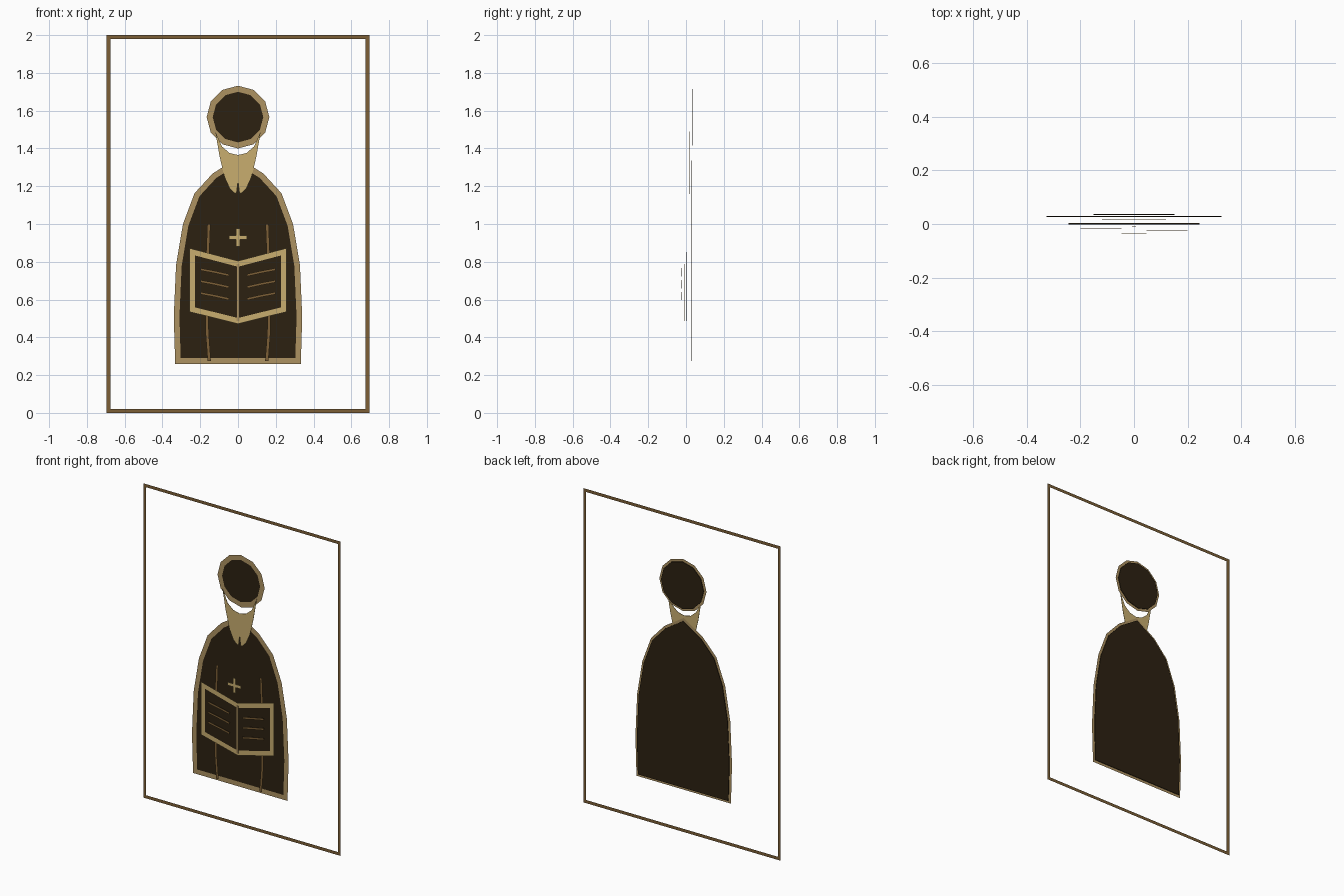
import bpy, bmesh, math
from mathutils import Vector

cube = bpy.data.objects.get("Cube")
if cube:
    bpy.data.objects.remove(cube, do_unlink=True)


def material(name, rgb):
    lin = [((c / 255 + 0.055) / 1.055) ** 2.4 for c in rgb] + [1.0]
    m = bpy.data.materials.new(name)
    m.use_nodes = True
    m.diffuse_color = lin
    m.node_tree.nodes["Principled BSDF"].inputs["Base Color"].default_value = lin
    return m


DARK = material("dark brown", (44, 33, 17))
TAN = material("tan", (174, 146, 97))
GOLD = material("pale gold", (200, 174, 111))
BROWN = material("mid brown", (124, 95, 54))


def finish(name, bm, mat, thick):
    # Face everything to the front, then give it depth towards the back
    bm.normal_update()
    for f in bm.faces:
        if f.normal.y > 0:
            f.normal_flip()
    if thick:
        front = bm.faces[:]
        kept = bmesh.ops.duplicate(bm, geom=front)
        back = [g for g in kept["geom"] if isinstance(g, bmesh.types.BMFace)]
        ext = bmesh.ops.extrude_face_region(bm, geom=back)
        verts = [g for g in ext["geom"] if isinstance(g, bmesh.types.BMVert)]
        bmesh.ops.translate(bm, verts=verts, vec=(0, thick, 0))
        bmesh.ops.delete(bm, geom=[f for f in back if f.is_valid], context='FACES_ONLY')
        bmesh.ops.remove_doubles(bm, verts=bm.verts, dist=1e-5)
        bmesh.ops.recalc_face_normals(bm, faces=bm.faces)
    me = bpy.data.meshes.new(name)
    bm.to_mesh(me)
    bm.free()
    me.materials.append(mat)
    ob = bpy.data.objects.new(name, me)
    bpy.context.collection.objects.link(ob)
    return ob


def fill(name, pts, y, mat, thick=0.004):
    bm = bmesh.new()
    bm.faces.new([bm.verts.new((x, y, z)) for x, z in pts])
    return finish(name, bm, mat, thick)


def stroke(name, pts, width, y, mat, closed=True, thick=0.0):
    # Mitred flat band centred on the path
    p = [Vector(q) for q in pts]
    n = len(p)
    bm = bmesh.new()
    pairs = []
    for i in range(n):
        a = p[i] - p[i - 1] if closed or i > 0 else p[1] - p[0]
        b = p[(i + 1) % n] - p[i] if closed or i < n - 1 else a
        na, nb = (Vector((-d.y, d.x)).normalized() for d in (a, b))
        m = (na + nb).normalized()
        m *= width / 2 / max(m.dot(na), 0.3)
        pairs.append([bm.verts.new((q.x, y, q.y)) for q in (p[i] + m, p[i] - m)])
    for i in range(n if closed else n - 1):
        (a, b), (c, d) = pairs[i], pairs[(i + 1) % n]
        bm.faces.new((a, b, d, c))
    return finish(name, bm, mat, thick)


def mirrored(half):
    # Right-hand points from bottom to top, closed over the centre line
    return half + [(-x, z) for x, z in reversed(half) if x > 0]


# Outer frame
stroke("frame", [(-0.685, 0.01), (0.685, 0.01), (0.685, 1.99), (-0.685, 1.99)],
       0.02, 0.04, BROWN)

# Head disc and its halo-like rim
head = [(0.15 * math.cos(k * math.pi / 6), 1.566 + 0.15 * math.sin(k * math.pi / 6))
        for k in range(12)]
fill("head", head, 0.034, DARK)
stroke("head_rim", head, 0.031, 0.031, TAN)

# Robe and border
robe = mirrored([(0.318, 0.275), (0.325, 0.51), (0.313, 0.78), (0.277, 0.995),
                 (0.217, 1.155), (0.125, 1.255), (0, 1.335)])
fill("robe", robe, 0.026, DARK)
stroke("robe_border", robe, 0.03, 0.023, TAN)

# Forked beard
beard = mirrored([(0, 1.225), (0.008, 1.16), (0.022, 1.166), (0.045, 1.19),
                  (0.072, 1.25), (0.098, 1.36), (0.12, 1.49), (0.085, 1.41),
                  (0.045, 1.376), (0, 1.365)])
fill("beard", beard, 0.016, GOLD, 0.002)

# Hanging bands on the robe
for side, s in (("left", 1), ("right", -1)):
    stroke(side + "_band", [(s * 0.152, 0.275), (s * 0.163, 0.42), (s * 0.166, 0.6),
                            (s * 0.162, 0.8), (s * 0.154, 1.0)],
           0.017, 0.01, BROWN, closed=False)

# Open book
book = mirrored([(0, 0.487), (0.243, 0.547), (0.243, 0.853), (0, 0.789)])
fill("book", book, -0.001, DARK)
stroke("book_border", book, 0.03, -0.005, GOLD)
stroke("book_spine", [(0, 0.487), (0, 0.789)], 0.016, -0.01, TAN, False, 0.002)

# Lines on the pages
for side, s, y in (("left", 1, -0.024), ("right", -1, -0.017)):
    for k in range(3):
        z = 0.76 - 0.063 * k
        stroke(f"{side}_page_line_{k + 1}",
               [(s * 0.198, z), (s * 0.12, z - 0.015), (s * 0.048, z - 0.031)],
               0.013, y, BROWN, False, 0.002)

# Cross on the chest
arm, w, cz = 0.047, 0.01, 0.928
quarter = [(w, w), (w, arm), (-w, arm)]
cross = []
for k in range(4):
    c, s = round(math.cos(k * math.pi / 2)), round(math.sin(k * math.pi / 2))
    cross += [(c * x - s * z, cz + s * x + c * z) for x, z in quarter]
fill("chest_cross", cross, -0.038, GOLD, 0.002)
